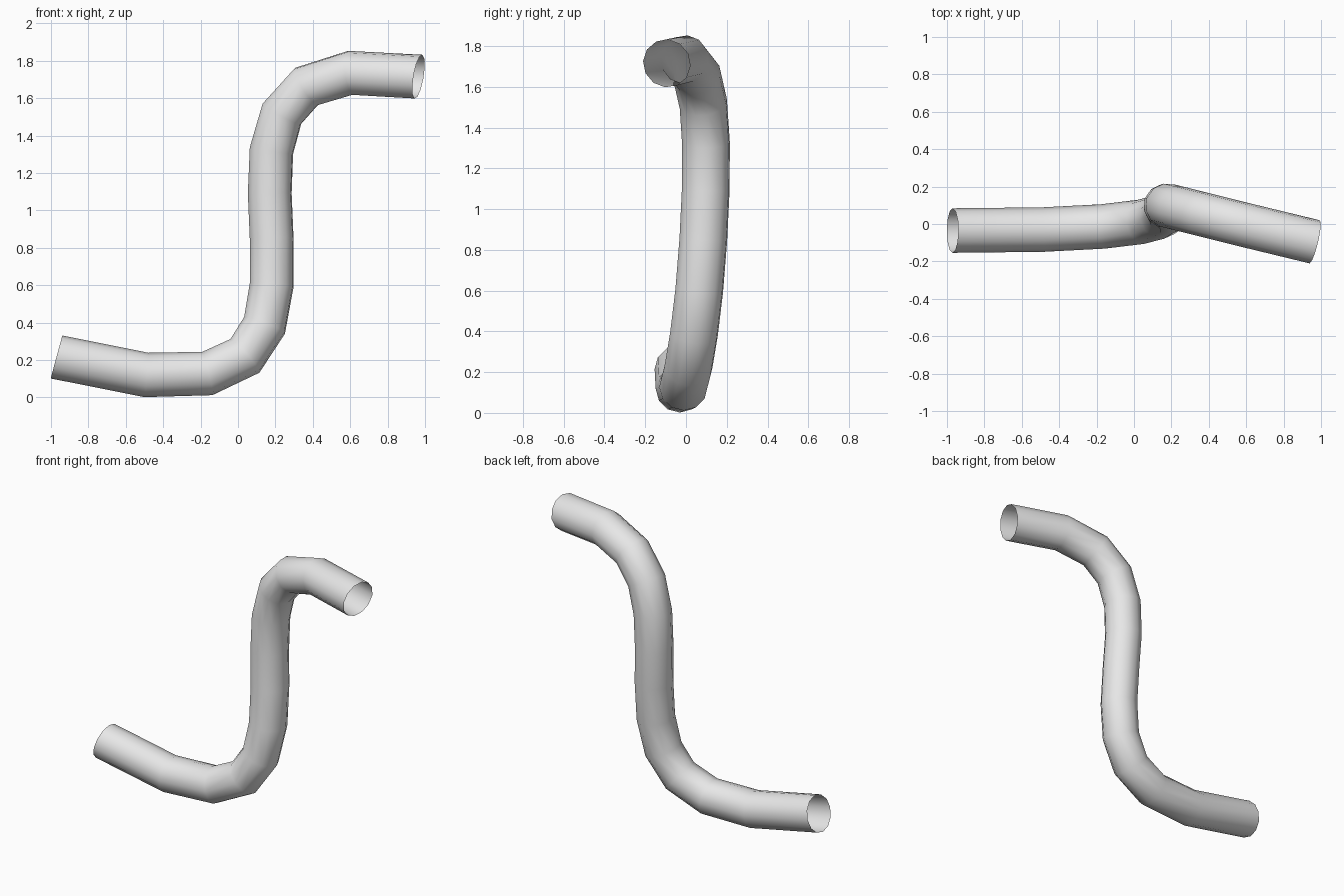
import bpy

cube = bpy.data.objects.get("Cube")
if cube:
    bpy.data.objects.remove(cube, do_unlink=True)

# Plain light grey surface
grey = bpy.data.materials.new("light_grey")
grey.use_nodes = True
colour = (0.8, 0.8, 0.8, 1)
grey.diffuse_color = colour
grey.node_tree.nodes["Principled BSDF"].inputs["Base Color"].default_value = colour

# Centre line: (left handle, point, right handle)
path = [
    ((-1.54, -0.03, 0.37), (-0.97, -0.035, 0.216), (0.163, -0.04, -0.091)),
    ((0.199, 0.054, 0.327), (0.18, 0.085, 0.85), (0.159, 0.115, 1.328)),
    ((0.086, 0.115, 1.862), (0.965, -0.095, 1.715), (1.4, -0.2, 1.64)),
]

# Open-ended round pipe swept along the S-bend
curve = bpy.data.curves.new("pipe_path", "CURVE")
curve.dimensions = "3D"
curve.resolution_u = 6
curve.bevel_depth = 0.119
curve.bevel_resolution = 4
curve.use_fill_caps = False
spline = curve.splines.new("BEZIER")
spline.bezier_points.add(len(path) - 1)
for knot, (left, point, right) in zip(spline.bezier_points, path):
    knot.handle_left_type = knot.handle_right_type = "FREE"
    knot.co = point
    knot.handle_left = left
    knot.handle_right = right
curve.materials.append(grey)
pipe = bpy.data.objects.new("bent_pipe", curve)
bpy.context.collection.objects.link(pipe)

# Turn the sweep into a smooth mesh
bpy.ops.object.select_all(action="DESELECT")
pipe.select_set(True)
bpy.context.view_layer.objects.active = pipe
bpy.ops.object.convert(target="MESH")
bpy.ops.object.shade_smooth()
